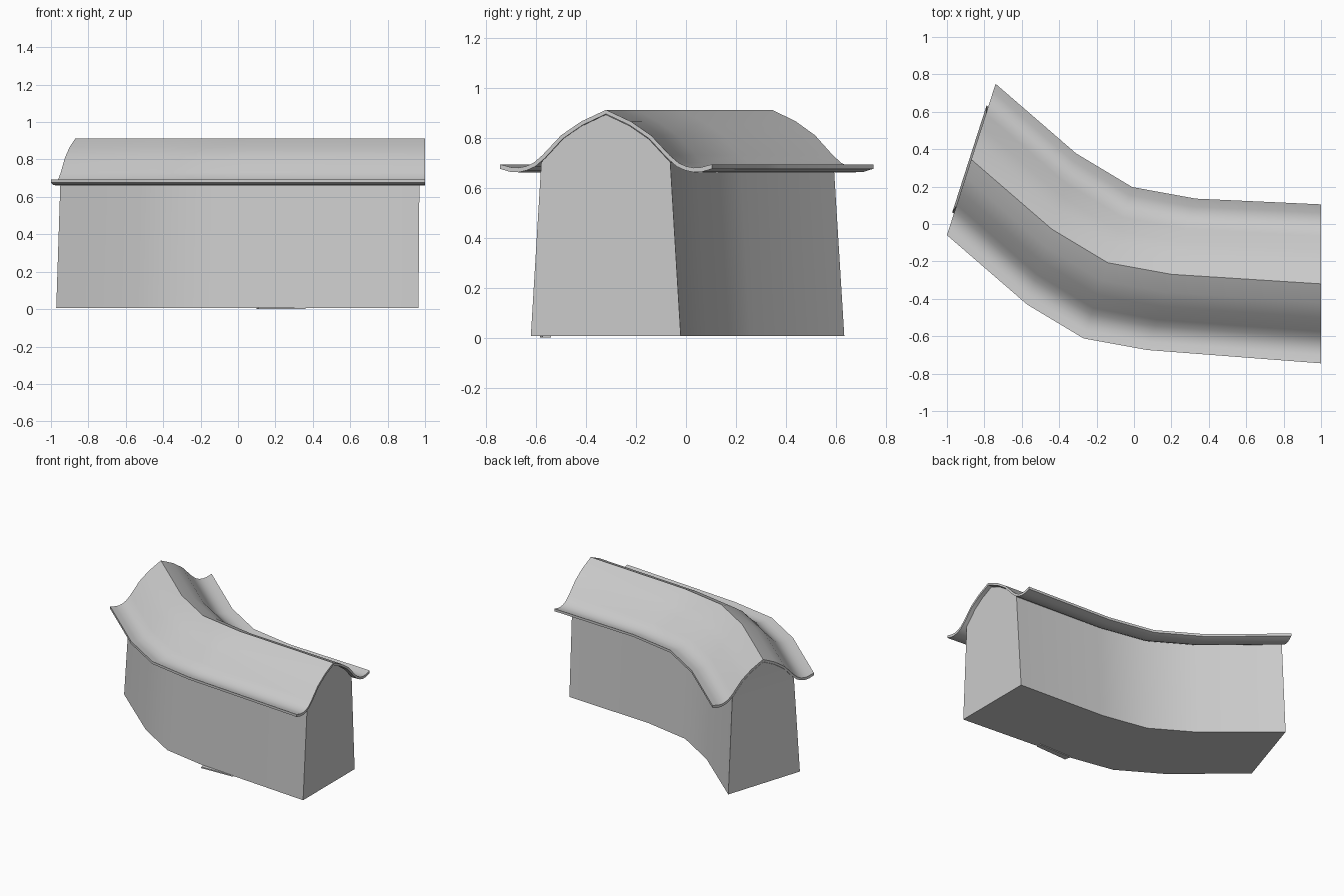
import bpy, bmesh
from mathutils import Vector

if "Cube" in bpy.data.objects:
    bpy.data.objects.remove(bpy.data.objects["Cube"])

# Ridge path in plan; every section but the last shares one slanted direction
PATH = [(-0.87, 0.345), (-0.44, -0.027), (-0.14, -0.207), (0.2, -0.269), (1.0, -0.32)]
SLANT = Vector((0.306, 0.952))
DIRS = [SLANT] * 4 + [Vector((0, 1))]


def mirrored(half):
    """Mirror a half profile listed from the centre outwards."""
    return [(-o, z) for o, z in reversed(half) if o > 0] + half


def sweep(name, profile, path):
    """Loft a closed profile along the bent path and cap both ends."""
    bm = bmesh.new()
    rings = []
    for p, d in zip(path, DIRS):
        rings.append([bm.verts.new((p[0] + d.x * o, p[1] + d.y * o, z)) for o, z in profile])
    n = len(profile)
    for a, b in zip(rings, rings[1:]):
        for i in range(n):
            j = (i + 1) % n
            bm.faces.new((a[i], a[j], b[j], b[i]))
    caps = [bm.faces.new(rings[0]), bm.faces.new(rings[-1])]
    bmesh.ops.recalc_face_normals(bm, faces=bm.faces)
    bmesh.ops.triangulate(bm, faces=caps)
    return finish(name, bm)


def finish(name, bm):
    mesh = bpy.data.meshes.new(name)
    bm.to_mesh(mesh)
    bm.free()
    ob = bpy.data.objects.new(name, mesh)
    bpy.context.collection.objects.link(ob)
    bpy.ops.object.select_all(action='DESELECT')
    ob.select_set(True)
    bpy.context.view_layer.objects.active = ob
    bpy.ops.object.shade_smooth_by_angle(angle=0.6)
    return ob


# Curved roof sheet with upturned eaves
top = [(0, 0.912), (0.1, 0.865), (0.18, 0.81), (0.255, 0.73), (0.29, 0.70),
       (0.32, 0.686), (0.35, 0.68), (0.38, 0.682), (0.425, 0.694)]
under = [(0, 0.895), (0.095, 0.85), (0.172, 0.797), (0.245, 0.718), (0.283, 0.685),
         (0.316, 0.67), (0.35, 0.662), (0.385, 0.664), (0.425, 0.676)]
sweep("roof", mirrored(top) + mirrored(under)[::-1], PATH)

# Tapered wall body with a gable top under the roof
body_half = [(0, 0.893), (0.095, 0.848), (0.172, 0.795), (0.258, 0.702), (0.3, 0.006)]
body_path = PATH[:-1] + [(0.97, -0.321)]
body = sweep("wall_body", mirrored(body_half), body_path)
for v in body.data.vertices:
    if v.co.z < 0.1:
        if v.co.x > 0.9:
            v.co.x -= 0.005
        elif v.co.x < -0.75:
            v.co.x -= 0.01
            v.co.y += 0.003

# Small wedge at the foot of the outer bend
bm = bmesh.new()
plan = [(0.10, -0.54), (0.11, -0.585), (0.36, -0.575), (0.36, -0.54)]
low, high = ([bm.verts.new((x, y, z)) for x, y in plan] for z in (0.0, 0.009))
bm.faces.new(low)
bm.faces.new(high)
for i in range(4):
    j = (i + 1) % 4
    bm.faces.new((low[i], low[j], high[j], high[i]))
bmesh.ops.recalc_face_normals(bm, faces=bm.faces)
finish("foot_wedge", bm)
